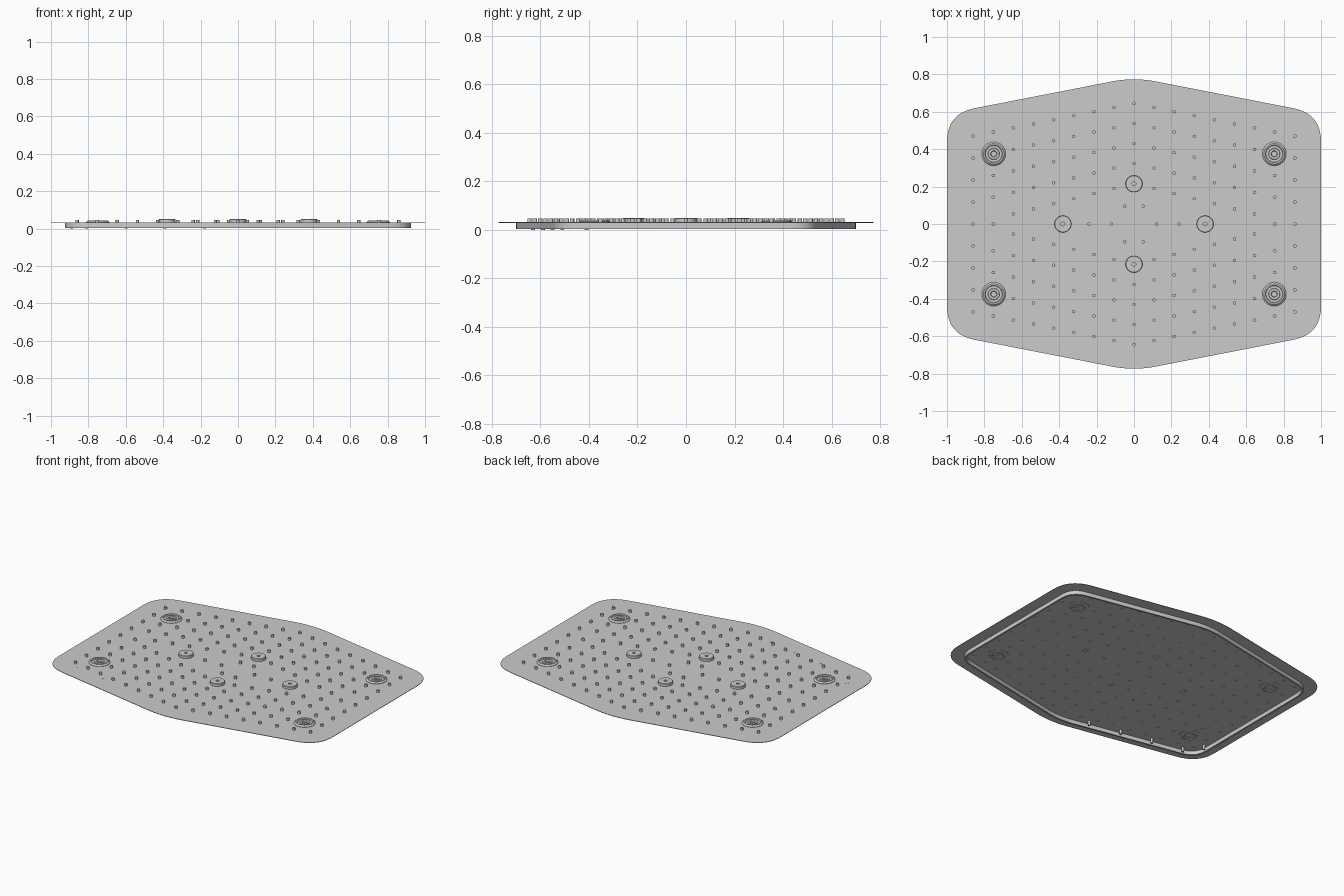
import bpy, bmesh
from math import pi, cos, sin
from mathutils import Vector

if "Cube" in bpy.data.objects:
    bpy.data.objects.remove(bpy.data.objects["Cube"])

Z = 0.032  # top of sheet


def finish(bm, name):
    bmesh.ops.recalc_face_normals(bm, faces=bm.faces)
    me = bpy.data.meshes.new(name)
    bm.to_mesh(me)
    bm.free()
    ob = bpy.data.objects.new(name, me)
    bpy.context.collection.objects.link(ob)
    for p in me.polygons:
        p.use_smooth = True
    me.set_sharp_from_angle(angle=0.6)
    return ob


def hexagon(hx, side_y, top_y, r_side, r_top, n=10):
    """Six-sided outline with each corner rounded by a quadratic arc."""
    corners = [(hx, -side_y, r_side), (hx, side_y, r_side), (0, top_y, r_top),
               (-hx, side_y, r_side), (-hx, -side_y, r_side), (0, -top_y, r_top)]
    out = []
    for i, (x, y, r) in enumerate(corners):
        c = Vector((x, y))
        a = c + (Vector(corners[i - 1][:2]) - c).normalized() * r
        b = c + (Vector(corners[(i + 1) % 6][:2]) - c).normalized() * r
        for k in range(n + 1):
            t = k / n
            out.append(a * (1 - t) ** 2 + c * 2 * t * (1 - t) + b * t * t)
    return out


def bridge(bm, a, b):
    n = len(a)
    for i in range(n):
        j = (i + 1) % n
        bm.faces.new((a[i], a[j], b[j], b[i]))


def ring(bm, pts, z):
    return [bm.verts.new((p[0], p[1], z)) for p in pts]


def lathe(bm, cx, cy, profile, n=32):
    """Closed-loop (r, z) profile spun round a vertical axis."""
    rings = [ring(bm, [(cx + r * cos(2 * pi * k / n), cy + r * sin(2 * pi * k / n))
                       for k in range(n)], z) for r, z in profile]
    for a, b in zip(rings, rings[1:] + rings[:1]):
        bridge(bm, a, b)


def pegs(name, spots, z0, z1, r):
    bm = bmesh.new()
    for x, y in spots:
        a, b = [ring(bm, [(x + r * cos(k * pi / 6), y + r * sin(k * pi / 6))
                          for k in range(12)], z) for z in (z0, z1)]
        bridge(bm, a, b)
        bm.faces.new(a)
        bm.faces.new(b)
    return finish(bm, name)


# thin top sheet
bm = bmesh.new()
outline = hexagon(1.0, 0.59, 0.785, 0.15, 0.12)
lo, hi = ring(bm, outline, Z - 0.003), ring(bm, outline, Z)
bridge(bm, lo, hi)
bm.faces.new(lo)
bm.faces.new(hi)
finish(bm, "top_sheet")

# inset wall beneath the sheet
bm = bmesh.new()
outer = hexagon(0.925, 0.525, 0.71, 0.10, 0.10)
inner = hexagon(0.914, 0.516, 0.699, 0.095, 0.10)
loops = [ring(bm, outer, Z - 0.003), ring(bm, outer, 0.004),
         ring(bm, inner, 0.004), ring(bm, inner, Z - 0.003)]
for a, b in zip(loops, loops[1:] + loops[:1]):
    bridge(bm, a, b)
finish(bm, "under_wall")

corner_spots = [(sx * 0.75, sy * 0.375) for sx in (-1, 1) for sy in (-1, 1)]
centre_spots = [(0.38, 0), (-0.38, 0), (0, 0.215), (0, -0.215)]

# nozzle pegs: columns following the outline, plus the inner cluster
spots = set()
for i in range(9):
    x = i * 0.1075
    step = 0.107 + 0.0105 * i / 8
    y = 0.645 - 0.0219 * i
    while y > 0.03:
        if not (i < 2 and y < 0.15):
            spots |= {(sx * x, sy * y) for sx in (-1, 1) for sy in (-1, 1)}
        y -= step
    if i > 6:
        spots |= {(x, 0), (-x, 0)}
spots = {s for s in spots if not (abs(s[0]) < 0.22 and abs(s[1]) < 0.08)}
spots |= {(sx * 0.05, sy * 0.095) for sx in (-1, 1) for sy in (-1, 1)}
spots |= {(x, 0) for x in (-0.24, -0.12, 0.12, 0.24)}
clear = [s for s in sorted(spots)
         if all((Vector(s) - Vector(c)).length > 0.07 for c in corner_spots + centre_spots)]
pegs("nozzle_pegs", clear, Z - 0.006, 0.047, 0.009)

# small feet under one edge
feet = [(-0.89, -0.41), (-0.81, -0.51), (-0.60, -0.55), (-0.39, -0.59), (-0.18, -0.63)]
pegs("under_feet", feet, 0.0, Z + 0.001, 0.008)

# corner bosses: stepped concentric rings
bm = bmesh.new()
for cx, cy in corner_spots:
    lathe(bm, cx, cy, [(0.064, Z - 0.005), (0.064, Z + 0.002), (0.055, 0.042), (0.047, 0.042),
                       (0.044, 0.036), (0.031, 0.036), (0.029, 0.042), (0.017, 0.042),
                       (0.014, Z + 0.001), (0.014, Z - 0.006), (0.03, Z - 0.006),
                       (0.033, Z - 0.003), (0.045, Z - 0.003), (0.047, Z - 0.006)])
finish(bm, "corner_bosses")

# centre bosses: flat discs with a pinhole
bm = bmesh.new()
for cx, cy in centre_spots:
    lathe(bm, cx, cy, [(0.045, Z - 0.001), (0.045, 0.048), (0.043, 0.05), (0.01, 0.05),
                       (0.01, Z - 0.006), (0.022, Z - 0.006), (0.022, Z - 0.001)])
finish(bm, "centre_bosses")
